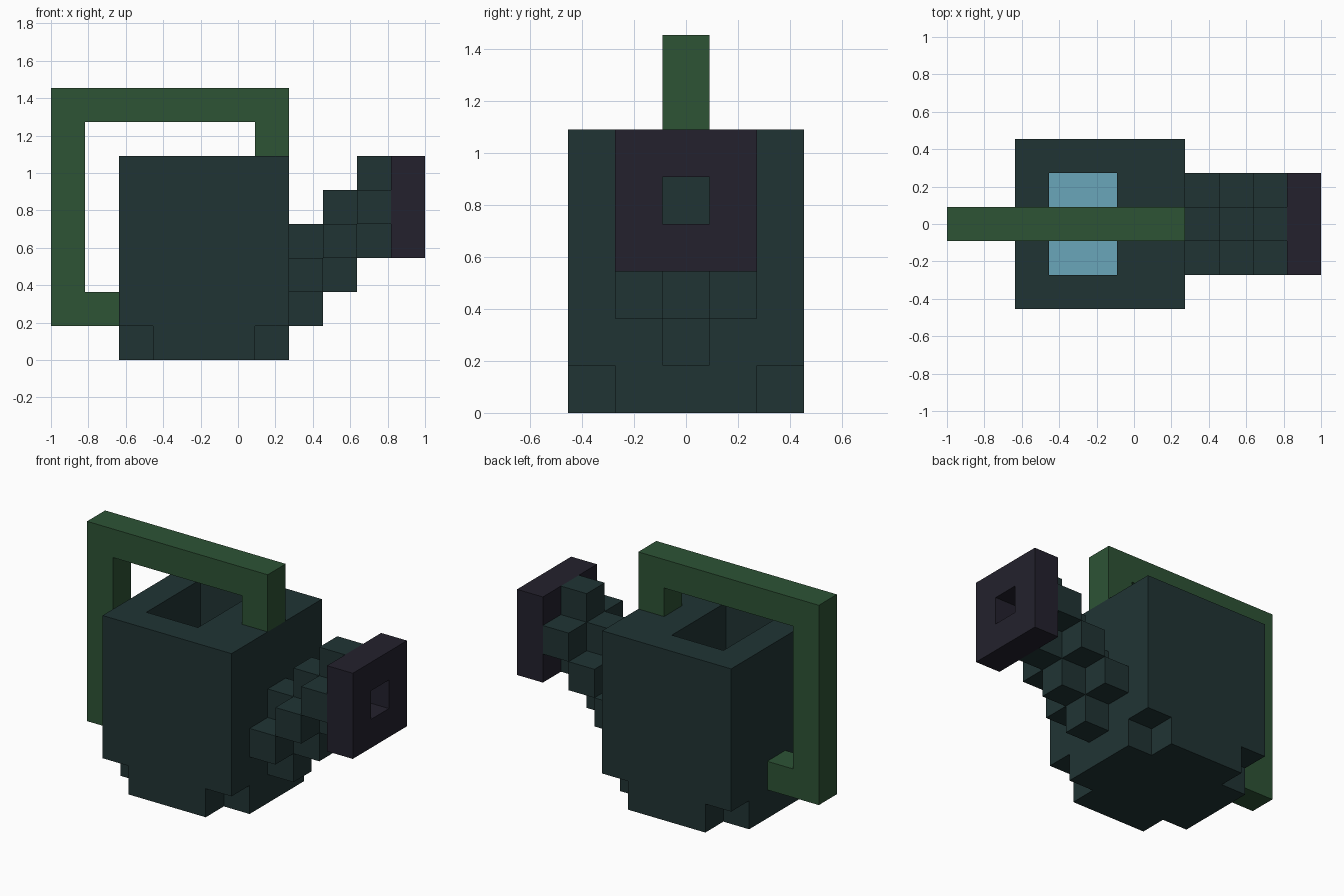
import bpy
import bmesh
from mathutils import Vector

cube = bpy.data.objects.get("Cube")
if cube:
    bpy.data.objects.remove(cube, do_unlink=True)

U = 2 / 11                            # edge of one block
ORIGIN = Vector((-1, -2.5 * U, 0))    # corner of block (0, 0, 0)


def material(name, rgb):
    """Flat material from 0-255 sRGB values, stored as linear."""
    lin = [((c / 255 + 0.055) / 1.055) ** 2.4 for c in rgb] + [1]
    m = bpy.data.materials.new(name)
    m.use_nodes = True
    m.diffuse_color = lin
    m.node_tree.nodes["Principled BSDF"].inputs["Base Color"].default_value = lin
    return m


def block(x, y, z):
    """Set of grid cells filling the given half-open ranges."""
    return {(i, j, k) for i in range(*x) for j in range(*y) for k in range(*z)}


def build(name, cells, mat):
    """Closed mesh made of the exposed faces of a set of cells."""
    bm = bmesh.new()
    for cell in cells:
        centre = Vector(cell) + Vector((0.5, 0.5, 0.5))
        for axis in range(3):
            for sign in (-1, 1):
                n = Vector((0, 0, 0))
                n[axis] = sign
                if tuple(int(c + d) for c, d in zip(cell, n)) in cells:
                    continue
                a = Vector((0, 0, 0))
                a[(axis + 1) % 3] = 0.5
                b = n.cross(a)
                mid = centre + n * 0.5
                corners = (mid - a - b, mid + a - b, mid + a + b, mid - a + b)
                bm.faces.new([bm.verts.new(ORIGIN + p * U) for p in corners])
    bmesh.ops.remove_doubles(bm, verts=bm.verts, dist=0.001)
    mesh = bpy.data.meshes.new(name)
    bm.to_mesh(mesh)
    bm.free()
    mesh.materials.append(mat)
    obj = bpy.data.objects.new(name, mesh)
    bpy.context.collection.objects.link(obj)
    return obj


teal = material("dark teal", (32, 52, 52))
green = material("handle green", (45, 83, 53))
plum = material("dark plum", (35, 33, 45))
blue = material("water blue", (106, 166, 186))

# Tank: hollow box with the four bottom corners cut away
tank = block((2, 7), (0, 5), (0, 6)) - block((3, 5), (1, 4), (1, 6))
tank -= {(x, y, 0) for x in (2, 6) for y in (0, 4)}
build("tank", tank, teal)

# Water inside the tank
build("water", block((3, 5), (1, 4), (1, 4)), blue)

# Handle: arch from the tank top, over and down to the rear of the tank
handle = (block((0, 7), (2, 3), (7, 8)) | block((0, 1), (2, 3), (1, 8))
          | block((0, 2), (2, 3), (1, 2)) | block((6, 7), (2, 3), (6, 7)))
build("handle", handle, green)

# Spout: plus-shaped sections climbing one block per step
spout = set()
for step in range(3):
    x, z = 7 + step, 2 + step
    spout |= block((x, x + 1), (1, 4), (z, z + 1))
    spout |= block((x, x + 1), (2, 3), (z - 1, z + 2))
build("spout", spout, teal)

# Spout head: square plate with a hole in the middle
build("spout_head", block((10, 11), (1, 4), (3, 6)) - {(10, 2, 4)}, plum)
